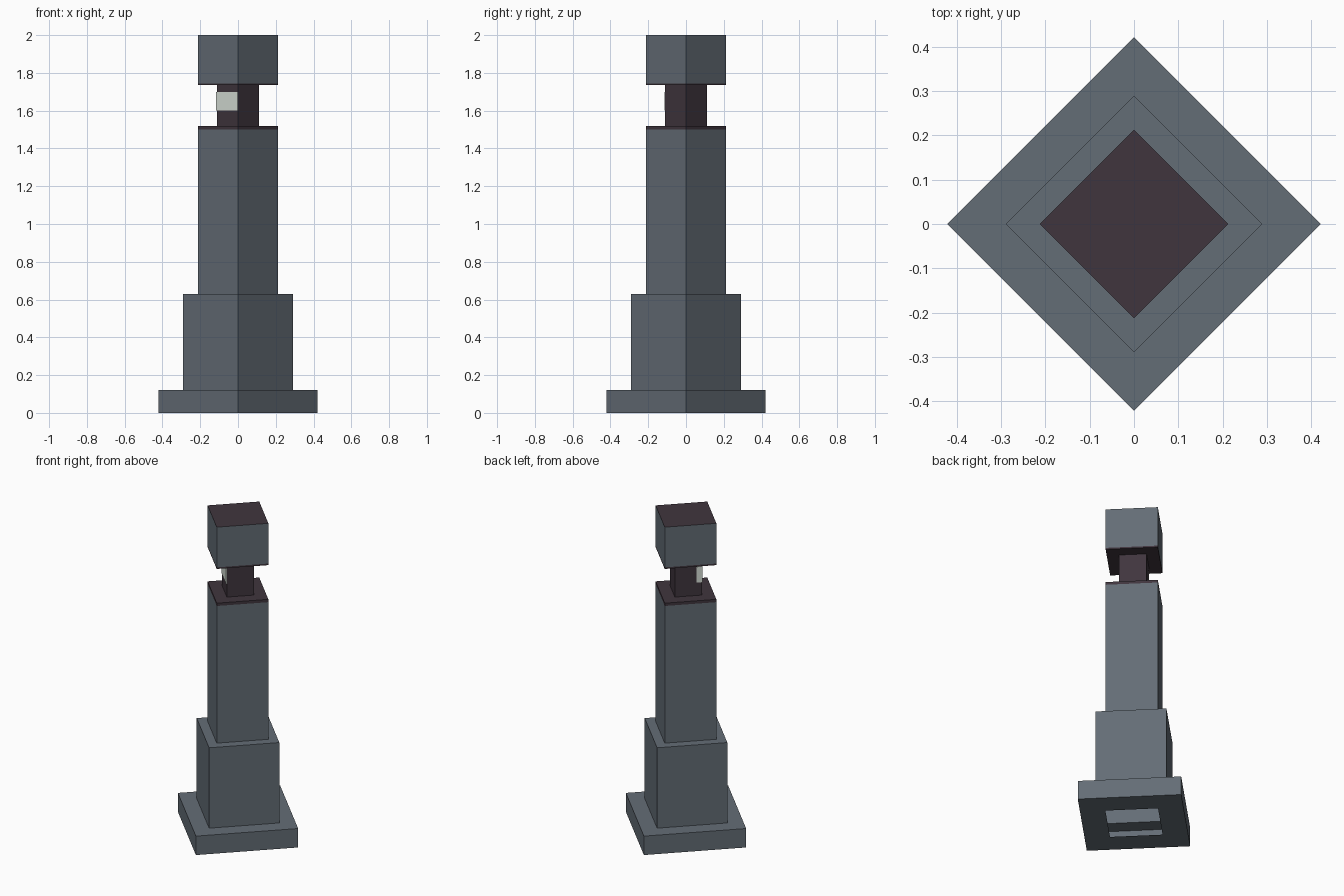
import bpy, bmesh, math
from mathutils import Matrix

if "Cube" in bpy.data.objects:
    bpy.data.objects.remove(bpy.data.objects["Cube"])


def material(name, rgb):
    m = bpy.data.materials.new(name)
    m.diffuse_color = (*rgb, 1)
    m.use_nodes = True
    m.node_tree.nodes["Principled BSDF"].inputs["Base Color"].default_value = m.diffuse_color
    return m


SLATE = material("slate grey", (0.127, 0.153, 0.181))
DARK = material("dark plum", (0.051, 0.036, 0.048))
LIGHT = material("pale lamp", (0.69, 0.75, 0.69))


def finish(name, bm, mats):
    me = bpy.data.meshes.new(name)
    bm.to_mesh(me)
    bm.free()
    for m in mats:
        me.materials.append(m)
    ob = bpy.data.objects.new(name, me)
    bpy.context.collection.objects.link(ob)
    return ob


def lathe(name, profile, mats, colours=None, close_top=False, top_colour=0):
    """Four-sided lathe of (radius, z) points, listed from bottom to top."""
    bm = bmesh.new()
    rings = [[bm.verts.new((r * math.cos(i * math.pi / 2), r * math.sin(i * math.pi / 2), z))
              for i in range(4)] for r, z in profile]
    for k, (a, b) in enumerate(zip(rings, rings[1:])):
        for i in range(4):
            j = (i + 1) % 4
            f = bm.faces.new((a[i], a[j], b[j], b[i]))
            f.material_index = colours[k] if colours else 0
    if close_top:
        f = bm.faces.new(rings[-1])
        f.material_index = top_colour
    return finish(name, bm, mats)


# stepped hollow post: open underside, foot, plinth, shaft, dark rim and ledge
lathe("post", [(0.215, 0), (0.422, 0), (0.422, 0.12), (0.29, 0.12), (0.29, 0.63),
               (0.213, 0.63), (0.213, 1.50), (0.213, 1.518), (0.112, 1.518)],
      [SLATE, DARK], [0, 0, 0, 0, 0, 0, 1, 1])

# dark neck
lathe("neck", [(0.112, 1.518), (0.112, 1.735)], [DARK])

# cap with dark underside, lower rim and top
lathe("cap", [(0.112, 1.735), (0.213, 1.735), (0.213, 1.745), (0.213, 2.0)],
      [SLATE, DARK], [1, 1, 0], True, 1)

# pale lamp set into the front-left face of the neck
side = 0.112 * math.sqrt(2)
depth = 0.035
bm = bmesh.new()
bmesh.ops.create_cube(bm, size=1)
bmesh.ops.scale(bm, vec=(side, depth, 0.10), verts=bm.verts)
bmesh.ops.translate(bm, vec=(-0.001, -side / 2 - 0.004 + depth / 2, 1.65), verts=bm.verts)
bmesh.ops.rotate(bm, cent=(0, 0, 0), matrix=Matrix.Rotation(-math.pi / 4, 3, 'Z'), verts=bm.verts)
finish("lamp", bm, [LIGHT])
